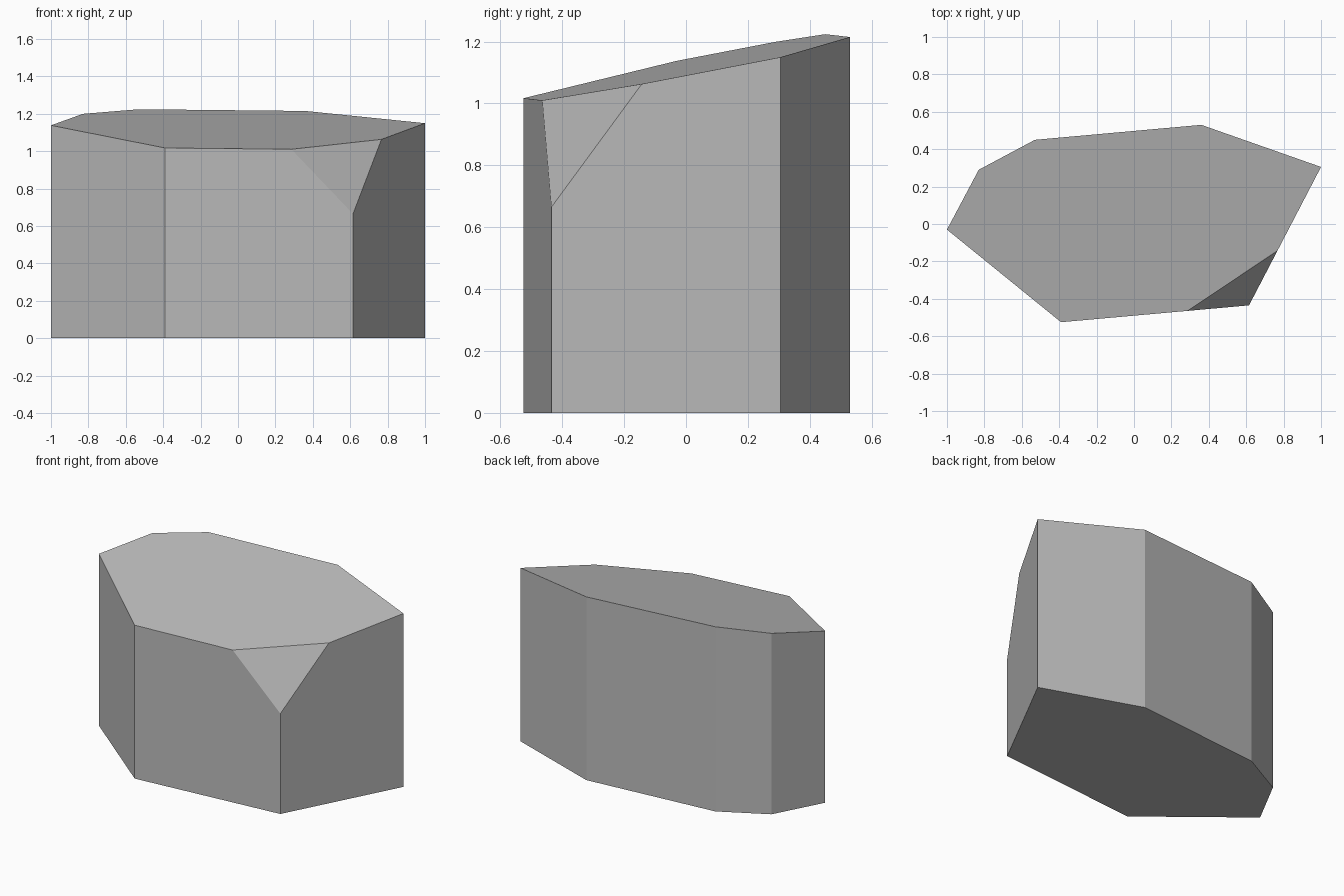
import bpy, bmesh
from mathutils import Vector

cube = bpy.data.objects.get("Cube")
if cube:
    bpy.data.objects.remove(cube, do_unlink=True)

# Plain stone grey
grey = bpy.data.materials.new("stone_grey")
grey.use_nodes = True
colour = (0.5, 0.5, 0.5, 1)
grey.diffuse_color = colour
grey.node_tree.nodes["Principled BSDF"].inputs["Base Color"].default_value = colour

# Footprint, anticlockwise from above
outline = [(-1, -0.03), (-0.39, -0.525), (0.615, -0.435), (1, 0.305),
           (0.36, 0.53), (-0.53, 0.45), (-0.83, 0.29)]


def slice_off(bm, point, normal):
    """Cut away everything on the normal's side and cap the cut."""
    geom = bm.verts[:] + bm.edges[:] + bm.faces[:]
    cut = bmesh.ops.bisect_plane(bm, geom=geom, plane_co=point,
                                 plane_no=normal, clear_outer=True)
    edges = [e for e in cut["geom_cut"] if isinstance(e, bmesh.types.BMEdge)]
    bmesh.ops.edgeloop_fill(bm, edges=edges)


# Prism raised from the footprint
bm = bmesh.new()
base = bm.faces.new([bm.verts.new((x, y, 0)) for x, y in outline])
raised = bmesh.ops.extrude_face_region(bm, geom=[base], use_keep_orig=True)
top_verts = [v for v in raised["geom"] if isinstance(v, bmesh.types.BMVert)]
bmesh.ops.translate(bm, verts=top_verts, vec=(0, 0, 1.5))

# Sloping top
slice_off(bm, Vector((0, 0, 1.115)), Vector((0.029, -0.208, 1)))

# Chipped front corner
a, b, c = Vector((0.285, -0.465, 1.01)), Vector((0.615, -0.435, 0.665)), Vector((0.77, -0.14, 1.065))
slice_off(bm, a, (b - a).cross(c - a).normalized())

bmesh.ops.recalc_face_normals(bm, faces=bm.faces[:])
mesh = bpy.data.meshes.new("stone_block")
bm.to_mesh(mesh)
bm.free()
mesh.materials.append(grey)
block = bpy.data.objects.new("stone_block", mesh)
bpy.context.collection.objects.link(block)
